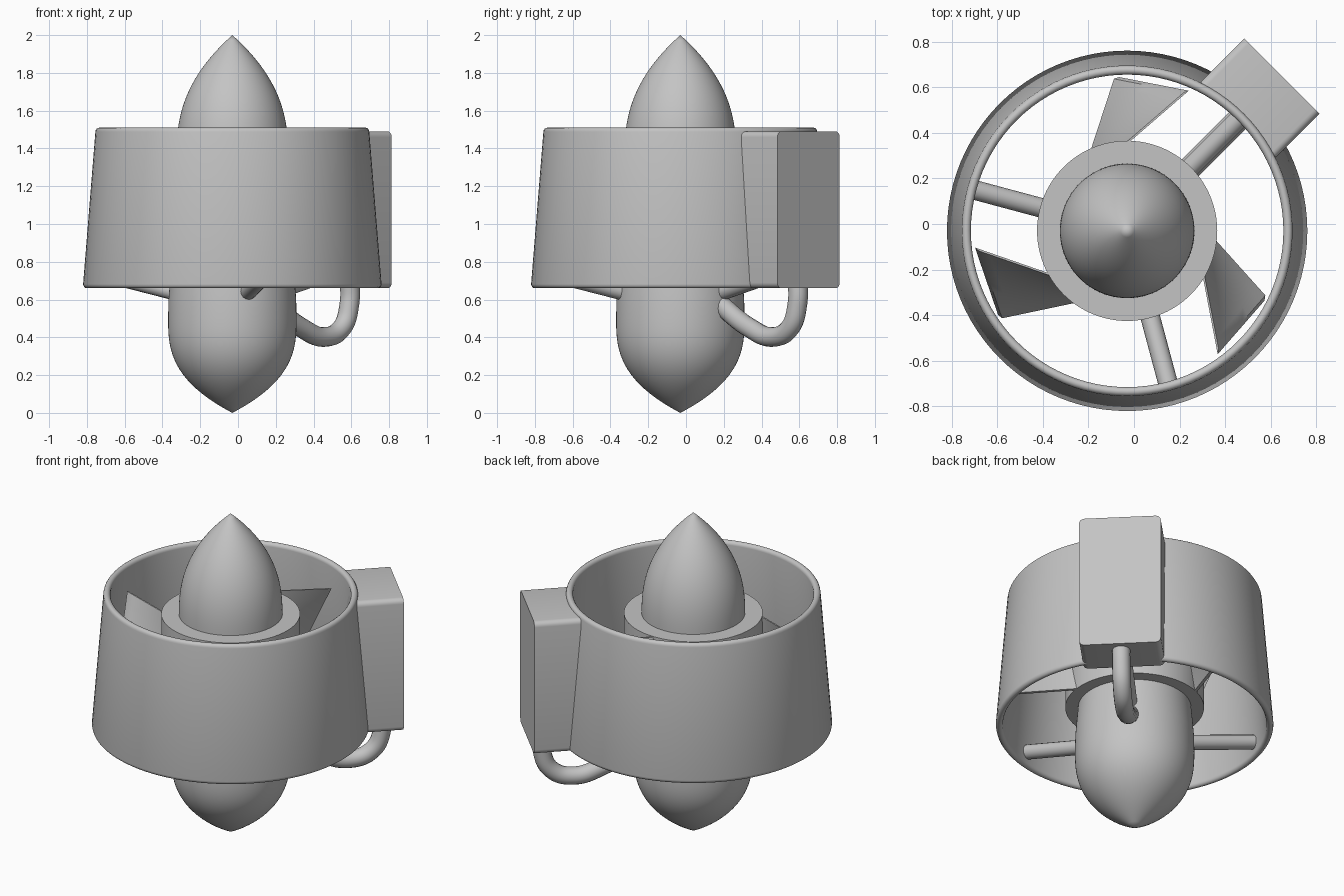
import bpy, bmesh, math
from math import sin, cos, pi, radians
from mathutils import Vector, Matrix

if "Cube" in bpy.data.objects:
    bpy.data.objects.remove(bpy.data.objects["Cube"])

AXIS = Vector((-0.03, -0.03, 0))   # centre line of the thruster
HUB_LOW, HUB_HIGH = 0.79, 1.37

grey = bpy.data.materials.new("plain_grey")
grey.use_nodes = True
grey.diffuse_color = (0.55, 0.55, 0.55, 1)
grey.node_tree.nodes["Principled BSDF"].inputs["Base Color"].default_value = (0.55, 0.55, 0.55, 1)


def finish(name, bm, angle=35):
    bmesh.ops.recalc_face_normals(bm, faces=bm.faces)
    mesh = bpy.data.meshes.new(name)
    bm.to_mesh(mesh)
    bm.free()
    obj = bpy.data.objects.new(name, mesh)
    bpy.context.collection.objects.link(obj)
    mesh.materials.append(grey)
    obj.location = AXIS
    bpy.ops.object.select_all(action="DESELECT")
    obj.select_set(True)
    bpy.context.view_layer.objects.active = obj
    bpy.ops.object.shade_smooth_by_angle(angle=radians(angle))
    return obj


def lathe(name, profile, closed=False, steps=96):
    bm = bmesh.new()
    verts = [bm.verts.new((r, 0, z)) for r, z in profile]
    pairs = list(zip(verts, verts[1:] + verts[:1])) if closed else list(zip(verts, verts[1:]))
    edges = [bm.edges.new(p) for p in pairs]
    bmesh.ops.spin(bm, geom=verts + edges, cent=(0, 0, 0), axis=(0, 0, 1),
                   angle=2 * pi, steps=steps, use_merge=True)
    bmesh.ops.remove_doubles(bm, verts=bm.verts, dist=0.0005)
    return finish(name, bm)


def polar(r, deg, z):
    return Vector((r * cos(radians(deg)), r * sin(radians(deg)), z))


def rod(name, path, radius, deg, smooth=False):
    """Round tube through (radius, height) points in the vertical plane at deg."""
    curve = bpy.data.curves.new(name, "CURVE")
    curve.dimensions = "3D"
    curve.bevel_depth = radius
    curve.bevel_resolution = 6
    curve.use_fill_caps = True
    curve.resolution_u = 12
    spline = curve.splines.new("BEZIER")
    spline.bezier_points.add(len(path) - 1)
    for point, (r, z) in zip(spline.bezier_points, path):
        point.co = polar(r, deg, z)
        point.handle_left_type = point.handle_right_type = "AUTO" if smooth else "VECTOR"
    temp = bpy.data.objects.new(name, curve)
    bpy.context.collection.objects.link(temp)
    bpy.context.view_layer.update()
    bm = bmesh.new()
    bm.from_mesh(temp.evaluated_get(bpy.context.evaluated_depsgraph_get()).to_mesh())
    bpy.data.objects.remove(temp)
    return finish(name, bm)


# Tapered shroud with rounded rims
def rim(r, z, sign):
    return [(r + 0.02 * cos(a), z + sign * 0.022 * sin(a)) for a in (i * pi / 8 for i in range(9))]

lathe("shroud", rim(0.705, 1.488, 1) + rim(0.77, 0.682, -1)[::-1], closed=True)

# Motor pod below, nose cone above, rotor hub between them
N = 24
pod = [(0.34 * (1 - (1 - i / N) ** 2.8), 0.5 * i / N) for i in range(N + 1)]
lathe("motor_pod", pod + [(0.338, 0.6), (0.33, 0.7), (0.32, HUB_LOW + 0.02)])
nose = [(0.295 * (1 - (i / N) ** 2.4), HUB_HIGH + (2 - HUB_HIGH) * i / N) for i in range(N + 1)]
lathe("nose_cone", [(0.295, HUB_HIGH - 0.02)] + nose)
lathe("rotor_hub", [(0, HUB_LOW), (0.395, HUB_LOW), (0.395, HUB_HIGH), (0, HUB_HIGH)])


# Three twisted blades
def blade(name, turn):
    bm = bmesh.new()
    root = polar(0.37, 115, HUB_LOW), polar(0.37, 93, HUB_HIGH - 0.005)
    tip = polar(0.672, 94, HUB_LOW), polar(0.663, 67, HUB_HIGH - 0.005)
    side = Vector((0.011, 0.004, 0))
    rows = 8
    grid = []
    for i in range(rows + 1):
        low, high = (root[k].lerp(tip[k], i / rows) for k in (0, 1))
        row = [low.lerp(high, j / rows) for j in range(rows + 1)]
        grid.append([[bm.verts.new(p + s * side) for p in row] for s in (-1, 1)])
    for a, b in zip(grid, grid[1:]):
        loop_a, loop_b = a[0] + a[1][::-1], b[0] + b[1][::-1]
        for k in range(len(loop_a)):
            n = (k + 1) % len(loop_a)
            bm.faces.new((loop_a[k], loop_a[n], loop_b[n], loop_b[k]))
    for end in (grid[0], grid[-1]):
        for j in range(rows):
            bm.faces.new((end[0][j], end[0][j + 1], end[1][j + 1], end[1][j]))
    bm.transform(Matrix.Rotation(radians(turn), 4, "Z"))
    finish(name, bm)


for n in range(3):
    blade(f"blade_{n + 1}", 120 * n)
    rod(f"strut_{n + 1}", [(0.28, 0.63), (0.745, 0.745)], 0.043, 45 + 120 * n)

# Control box on the diagonal, rounded along its radial edges
bm = bmesh.new()
bmesh.ops.create_cube(bm, size=1)
bm.transform(Matrix.Translation((0.825, 0, 1.075)) @ Matrix.Diagonal((0.27, 0.467, 0.83, 1)))
radial = [e for e in bm.edges if abs(e.verts[0].co.x - e.verts[1].co.x) > 0.1]
bmesh.ops.bevel(bm, geom=radial, offset=0.03, segments=5, profile=0.5, affect="EDGES")
bm.transform(Matrix.Rotation(radians(45), 4, "Z"))
finish("control_box", bm)

# Cable pipe from the box down and into the pod
rod("cable_pipe", [(0.877, 0.72), (0.877, 0.58), (0.82, 0.45), (0.69, 0.402),
                   (0.52, 0.45), (0.28, 0.585)], 0.052, 45, smooth=True)
